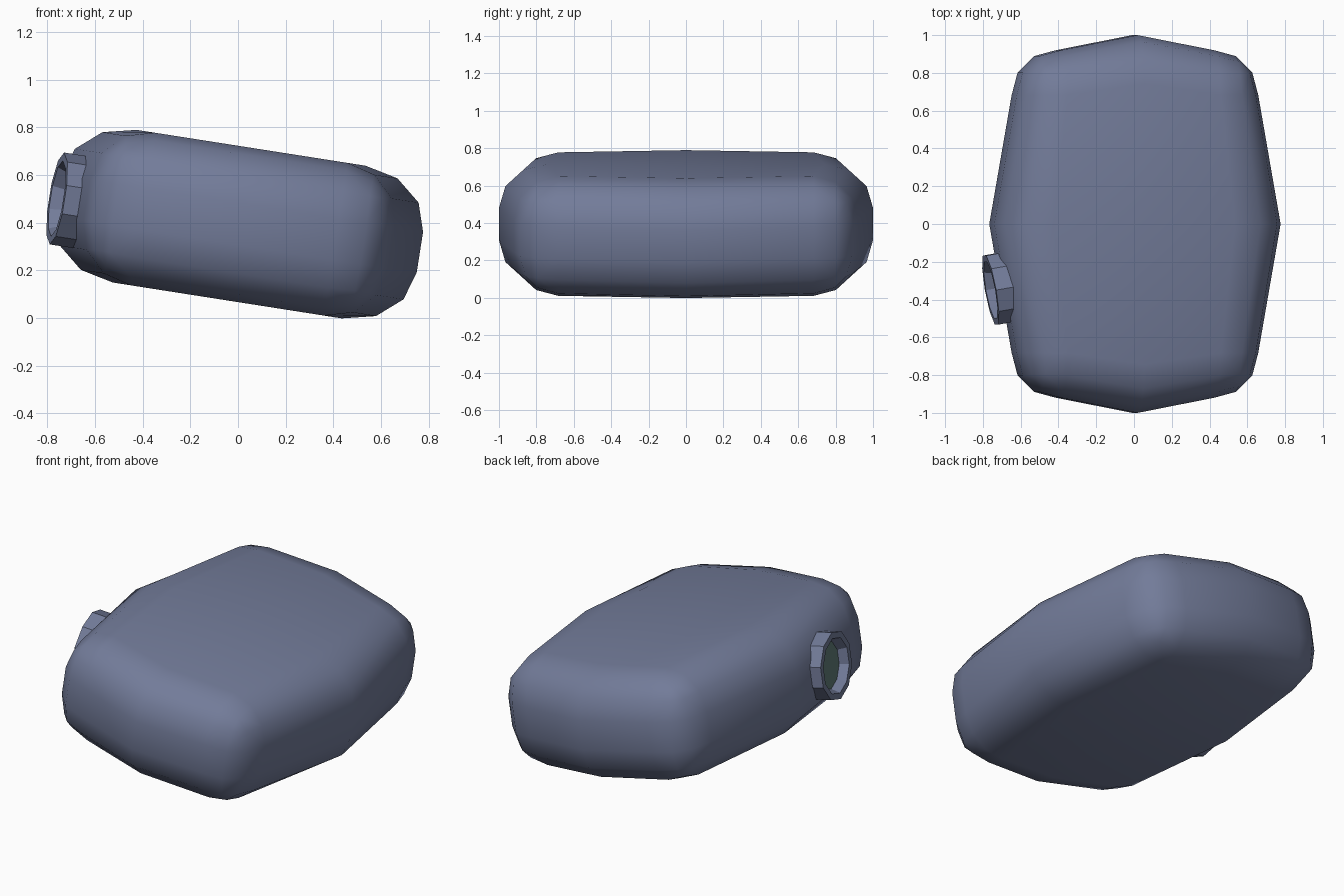
import bpy, bmesh, math
from mathutils import Matrix, Vector

if "Cube" in bpy.data.objects:
    bpy.data.objects.remove(bpy.data.objects["Cube"])

TILT = Matrix.Translation((0.005, 0, 0.394)) @ Matrix.Rotation(math.radians(8.9), 4, 'Y')


def material(name, color):
    mat = bpy.data.materials.new(name)
    mat.diffuse_color = (*color, 1)
    mat.use_nodes = True
    mat.node_tree.nodes["Principled BSDF"].inputs["Base Color"].default_value = mat.diffuse_color
    return mat


def make_object(name, bm, mat, matrix, smooth):
    bmesh.ops.recalc_face_normals(bm, faces=bm.faces)
    for f in bm.faces:
        f.smooth = smooth
    mesh = bpy.data.meshes.new(name)
    bm.to_mesh(mesh)
    bm.free()
    mesh.materials.append(mat)
    obj = bpy.data.objects.new(name, mesh)
    bpy.context.collection.objects.link(obj)
    obj.matrix_world = matrix
    return obj


shell_mat = material("shell", (0.17, 0.20, 0.32))
lens_mat = material("lens", (0.12, 0.20, 0.19))

# Body: bevelled box with its middle loops pushed outwards
bm = bmesh.new()
bmesh.ops.create_cube(bm, size=2)
bmesh.ops.scale(bm, vec=(0.647, 0.92, 0.324), verts=bm.verts)
bmesh.ops.bevel(bm, geom=bm.edges[:], offset=0.237, offset_type='OFFSET',
                segments=3, profile=0.5, affect='EDGES')
for normal in ((1, 0, 0), (0, 1, 0)):
    bmesh.ops.bisect_plane(bm, geom=bm.verts[:] + bm.edges[:] + bm.faces[:],
                           plane_co=(0, 0, 0), plane_no=normal)
for v in bm.verts:
    if abs(v.co.x) < 1e-4:
        v.co.y *= 1 / 0.92
    elif abs(v.co.y) < 1e-4:
        v.co.x *= 0.767 / 0.647
make_object("body", bm, shell_mat, TILT, True)

# Port frame: local +z points outwards, matching the slanted left side
SIDES = 10
outward = Vector((-math.cos(math.radians(10)), -math.sin(math.radians(10)), 0))
up = Vector((0, 0, 1))
axes = Matrix((up, outward.cross(up), outward)).transposed().to_4x4()
PORT = TILT @ Matrix.Translation((-0.772, -0.35, -0.012)) @ axes


def ring(bm, radius, z):
    return [bm.verts.new((radius * math.cos(2 * math.pi * i / SIDES),
                          radius * math.sin(2 * math.pi * i / SIDES), z))
            for i in range(SIDES)]


# Port collar: lathed ten-sided rim
bm = bmesh.new()
profile = [(0.195, -0.13), (0.195, 0), (0.16, 0), (0.135, -0.055), (0.135, -0.13)]
rings = [ring(bm, r, z) for r, z in profile]
for k in range(len(rings)):
    a, b = rings[k], rings[(k + 1) % len(rings)]
    for i in range(SIDES):
        j = (i + 1) % SIDES
        bm.faces.new((a[i], a[j], b[j], b[i]))
make_object("port_collar", bm, shell_mat, PORT, False)

# Port lens: flat disc recessed in the collar
bm = bmesh.new()
bm.faces.new(ring(bm, 0.137, -0.05))
make_object("port_lens", bm, lens_mat, PORT, False)
